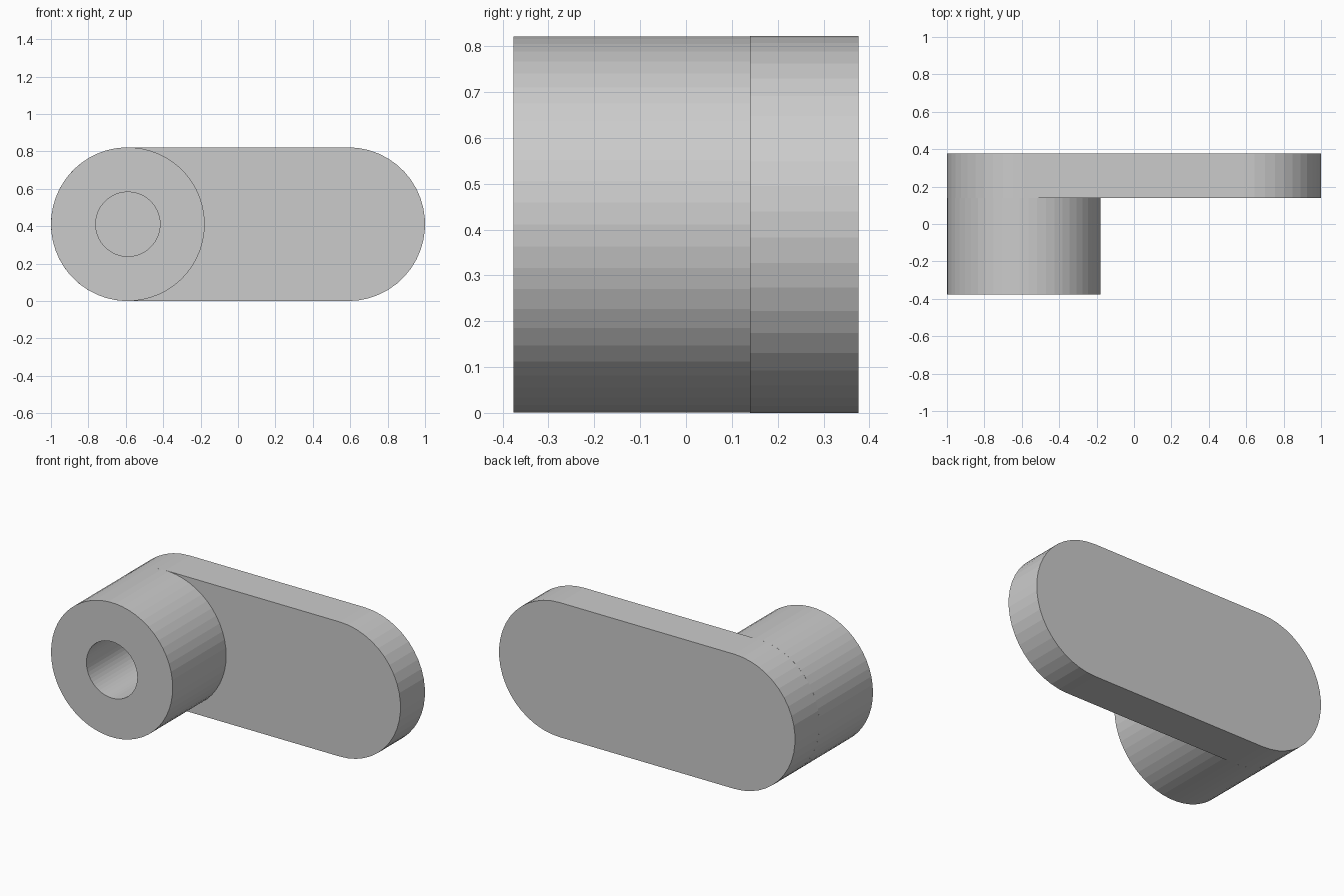
import bpy, bmesh
from math import cos, sin, pi

if "Cube" in bpy.data.objects:
    bpy.data.objects.remove(bpy.data.objects["Cube"])

R = 0.411            # outer radius of plate ends and boss
HOLE = 0.172         # bore radius
CX, CZ = 0.589, 0.411
FRONT, SEAM, BACK = -0.376, 0.14, 0.376


def make_object(name, bm):
    bmesh.ops.recalc_face_normals(bm, faces=bm.faces)
    mesh = bpy.data.meshes.new(name)
    bm.to_mesh(mesh)
    bm.free()
    obj = bpy.data.objects.new(name, mesh)
    bpy.context.collection.objects.link(obj)
    return obj


def arc(cx, r, start, sweep, n, count):
    return [(cx + r * cos(start + sweep * i / n), CZ + r * sin(start + sweep * i / n))
            for i in range(count)]


def loop(bm, points, y):
    return [bm.verts.new((x, y, z)) for x, z in points]


def bridge(bm, a, b):
    n = len(a)
    for i in range(n):
        j = (i + 1) % n
        bm.faces.new((a[i], a[j], b[j], b[i]))


# Round-ended arm plate
bm = bmesh.new()
outline = arc(CX, R, -pi / 2, pi, 23, 24) + arc(-CX, R, pi / 2, pi, 23, 24)
front, back = loop(bm, outline, SEAM), loop(bm, outline, BACK)
bridge(bm, front, back)
bm.faces.new(front)
bm.faces.new(back)
make_object("arm_plate", bm)

# Hollow boss, bored down to the plate
bm = bmesh.new()
outer = arc(-CX, R, 0, 2 * pi, 54, 54)
inner = arc(-CX, HOLE, 0, 2 * pi, 54, 54)
rings = [loop(bm, outer, SEAM), loop(bm, outer, FRONT),
         loop(bm, inner, FRONT), loop(bm, inner, SEAM)]
for a, b in zip(rings, rings[1:] + rings[:1]):
    bridge(bm, a, b)
make_object("boss", bm)
